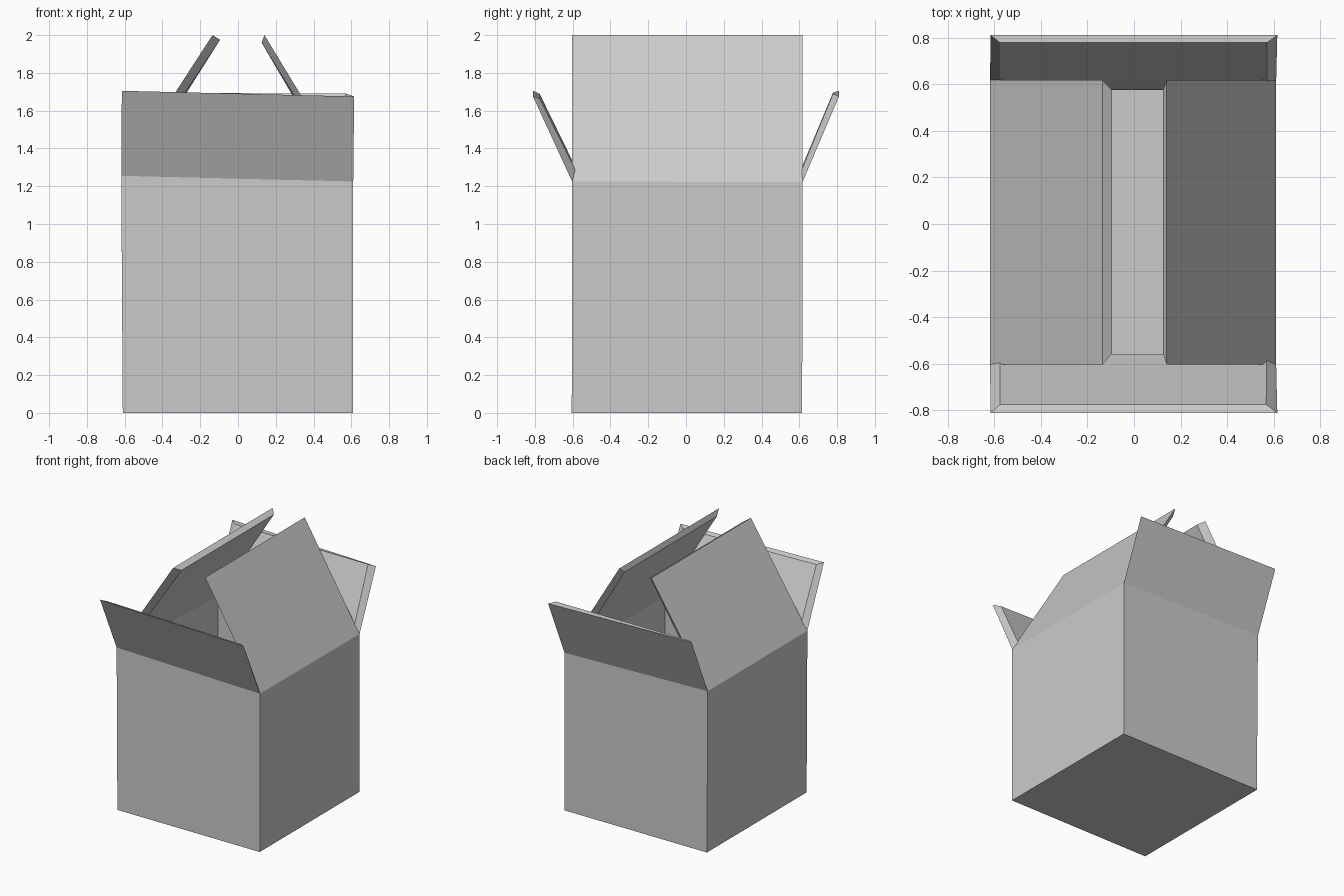
import bpy, bmesh

if "Cube" in bpy.data.objects:
    bpy.data.objects.remove(bpy.data.objects["Cube"])

# One open carton: outer shell, inset inner shell, and the rims joining them.
# Corner order: front left, front right, back right, back left.
# Flap order: front, right, back, left (flap i hangs on corners i and i+1).
bm = bmesh.new()


def rect(x0, x1, y0, y1, zs):
    pts = [(x0, y0), (x1, y0), (x1, y1), (x0, y1)]
    return [bm.verts.new((x, y, z)) for (x, y), z in zip(pts, zs)]


def shell(base, hinge, tips):
    """Floor, four walls and four flaps of one shell."""
    bm.faces.new(base)
    for i in range(4):
        j = (i + 1) % 4
        bm.faces.new((base[i], base[j], hinge[j], hinge[i]))
        bm.faces.new((hinge[i], hinge[j], tips[i][1], tips[i][0]))


def tip(*pts):
    return [bm.verts.new(p) for p in pts]


# Outer shell
outer_base = rect(-0.61, 0.61, -0.605, 0.615, [0] * 4)
outer_hinge = rect(-0.618, 0.61, -0.603, 0.617, (1.255, 1.225, 1.222, 1.252))
outer_tips = [
    tip((-0.615, -0.81, 1.705), (0.615, -0.81, 1.675)),
    tip((0.14, -0.603, 2.0), (0.14, 0.617, 2.0)),
    tip((0.615, 0.81, 1.675), (-0.615, 0.81, 1.705)),
    tip((-0.135, 0.617, 2.0), (-0.135, -0.603, 2.0)),
]
shell(outer_base, outer_hinge, outer_tips)

# Inner shell, inset by the card thickness
inner_base = rect(-0.57, 0.57, -0.56, 0.575, [0.04] * 4)
inner_hinge = rect(-0.575, 0.57, -0.56, 0.577, (1.25, 1.235, 1.20, 1.215))
inner_tips = [
    tip((-0.575, -0.775, 1.69), (0.567, -0.775, 1.665)),
    tip((0.125, -0.557, 1.96), (0.125, 0.575, 1.96)),
    tip((0.57, 0.778, 1.69), (-0.575, 0.778, 1.695)),
    tip((-0.095, 0.575, 1.975), (-0.095, -0.557, 1.975)),
]
shell(inner_base, inner_hinge, inner_tips)

# Rims around the three free edges of each flap
for i in range(4):
    j = (i + 1) % 4
    out = [outer_hinge[i], *outer_tips[i], outer_hinge[j]]
    inn = [inner_hinge[i], *inner_tips[i], inner_hinge[j]]
    for k in range(3):
        bm.faces.new((out[k], out[k + 1], inn[k + 1], inn[k]))

bmesh.ops.recalc_face_normals(bm, faces=bm.faces[:])
mesh = bpy.data.meshes.new("open_carton")
bm.to_mesh(mesh)
bm.free()
bpy.context.collection.objects.link(bpy.data.objects.new("open_carton", mesh))
